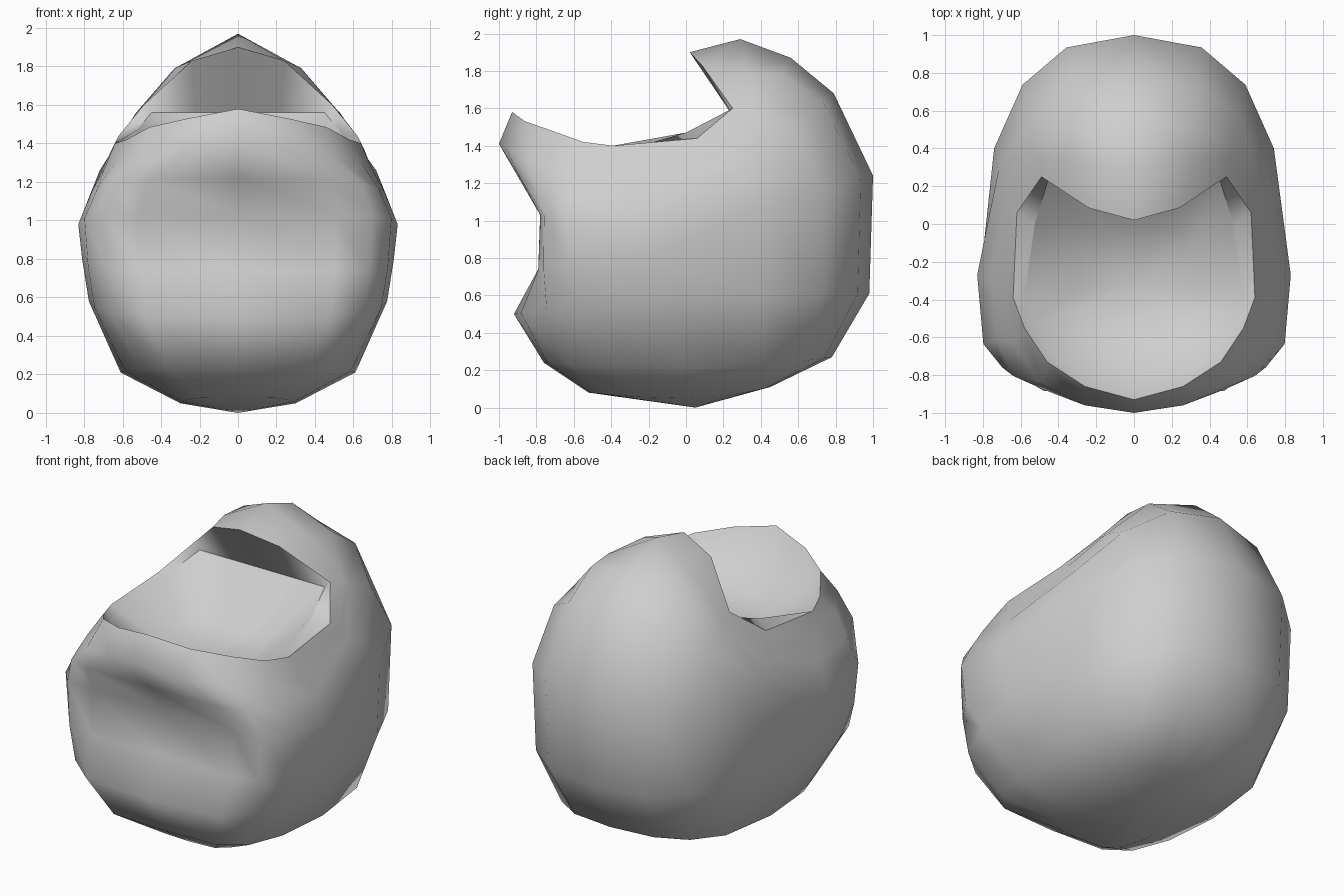
import bpy, bmesh
from math import sin, cos, pi

if "Cube" in bpy.data.objects:
    bpy.data.objects.remove(bpy.data.objects["Cube"])

grey = bpy.data.materials.new("light_grey")
grey.use_nodes = True
colour = (0.62, 0.62, 0.62, 1)
grey.diffuse_color = colour
grey.node_tree.nodes["Principled BSDF"].inputs["Base Color"].default_value = colour

STEPS = 8  # divisions from front centre to back centre


def half_ring(front, back, side, taper, squareness, rise):
    """Half of an oval through front (y, z), back (y, z) and side (x, y, z).
    squareness flattens the front, taper narrows the back, rise bends the height."""
    w, mid, zs = side
    pts = []
    for j in range(STEPS + 1):
        a = pi * j / STEPS
        c, s = abs(cos(a)), max(sin(a), 0)
        if j < STEPS / 2:
            end_y, end_z = front
            u = 1 - (1 - c) ** squareness
            x = w * s ** 0.5
        else:
            end_y, end_z = back
            u = 0 if j == STEPS / 2 else c ** 0.68
            x = w * s ** 0.8 * (1 - taper * u)
        pts.append((0 if j in (0, STEPS) else x,
                    mid + u * (end_y - mid),
                    zs + (end_z - zs) * u ** rise))
    return pts


# Edge of the opening, the fold just inside it, and the shoulder just outside
rim = [(0, -.93, 1.58), (.26, -.86, 1.53), (.46, -.73, 1.485), (.58, -.55, 1.42),
       (.64, -.39, 1.40), (.62, .06, 1.44), (.49, .25, 1.60), (.24, .085, 1.83), (0, .02, 1.90)]
fold = [(0, -.89, 1.52), (.24, -.82, 1.47), (.43, -.70, 1.42), (.54, -.53, 1.38),
        (.58, -.38, 1.36), (.525, 0, 1.47), (.45, .25, 1.56), (.22, .25, 1.56), (0, .25, 1.56)]
shoulder = [(0, -1, 1.41), (.26, -.96, 1.38), (.50, -.84, 1.33), (.64, -.63, 1.30),
            (.69, -.37, 1.28), (.66, .08, 1.36), (.51, .36, 1.58), (.33, .33, 1.79), (0, .29, 1.97)]
# Shallow bowl of the opening
bowl = [(x * .55, -.35 + (y + .35) * .55, 1.25 + (z - 1.4) * .2) for x, y, z in fold]

rings = [bowl, fold, rim, shoulder,
         half_ring((-.89, 1.22), (.56, 1.87), (.76, -.28, 1.15), .1, 1.6, 2.4),
         half_ring((-.78, 1.03), (.79, 1.68), (.83, -.27, .98), .15, 2.6, 1.4),
         half_ring((-.79, .74), (1.0, 1.24), (.81, -.25, .80), .05, 2.4, .8),
         half_ring((-.92, .50), (.98, .61), (.775, -.2, .58), .04, 1.15, 1),
         half_ring((-.76, .24), (.78, .27), (.61, 0, .21), 0, 1.4, 2),
         half_ring((-.52, .08), (.45, .11), (.3, 0, .05), 0, 1.4, 2)]

# Skin the rings into one closed body
bm = bmesh.new()
loops = []
for half in rings:
    full = half + [(-x, y, z) for x, y, z in half[-2:0:-1]]
    loops.append([bm.verts.new(p) for p in full])
count = len(loops[0])
for a, b in zip(loops, loops[1:]):
    for i in range(count):
        k = (i + 1) % count
        bm.faces.new((a[i], a[k], b[k], b[i]))
for loop, centre in ((loops[0], (0, -.33, 1.22)), (loops[-1], (0, .05, 0))):
    tip = bm.verts.new(centre)
    for i in range(count):
        bm.faces.new((loop[i], loop[(i + 1) % count], tip))
bmesh.ops.recalc_face_normals(bm, faces=bm.faces)

# Smooth skin, crisp along the whole rim and along the fold at the sides and back
for face in bm.faces:
    face.smooth = True
for loop, front_limit in ((loops[1], -.45), (loops[2], -2)):
    for i in range(count):
        ends = loop[i], loop[(i + 1) % count]
        if min(v.co.y for v in ends) > front_limit:
            bm.edges.get(ends).smooth = False

mesh = bpy.data.meshes.new("hooded_body")
bm.to_mesh(mesh)
bm.free()
mesh.materials.append(grey)
body = bpy.data.objects.new("hooded_body", mesh)
bpy.context.collection.objects.link(body)
